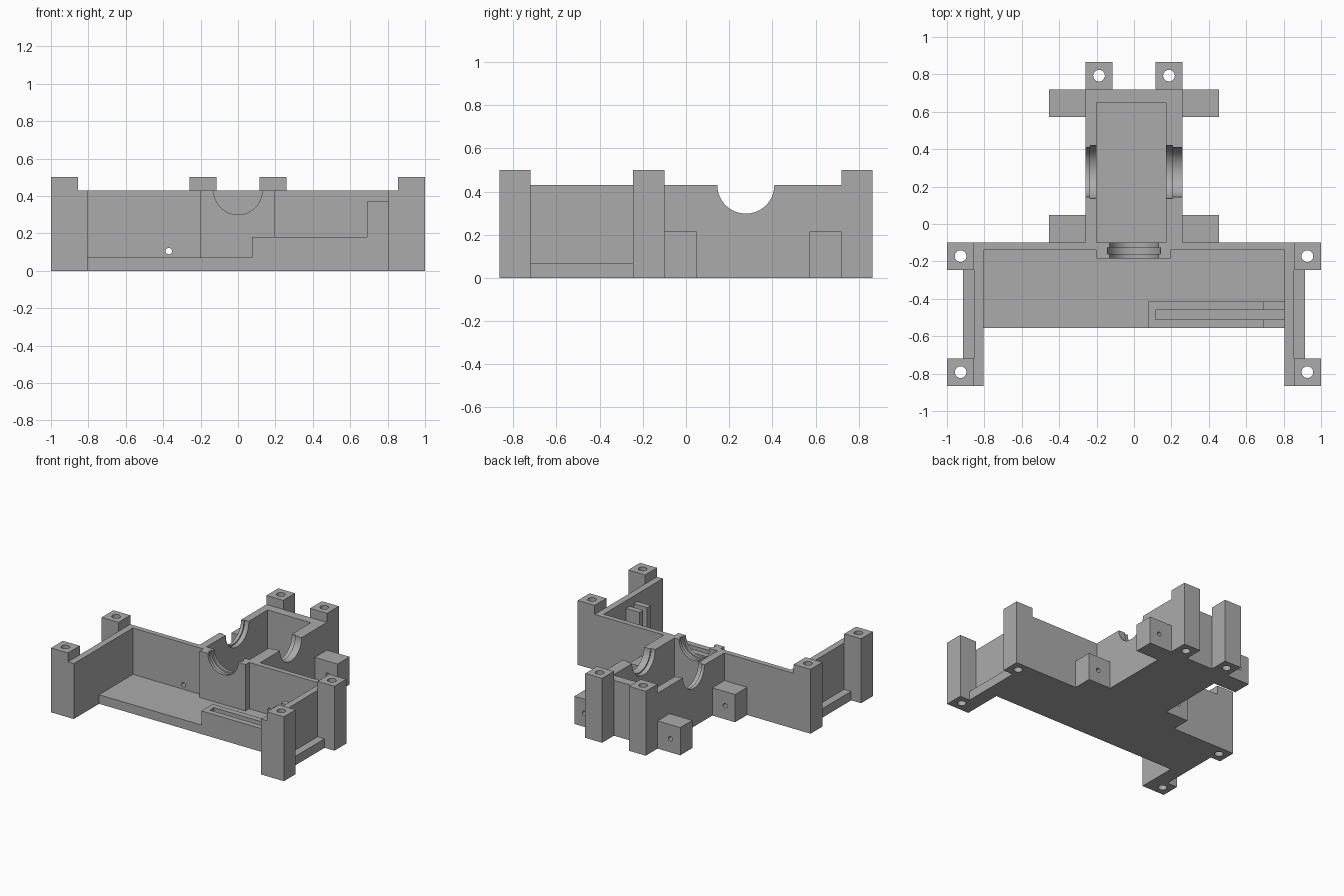
import bpy
import bmesh
from math import radians
from mathutils import Matrix

if "Cube" in bpy.data.objects:
    bpy.data.objects.remove(bpy.data.objects["Cube"], do_unlink=True)

grey = bpy.data.materials.new("plain_grey")
grey.use_nodes = True
COLOUR = (0.41, 0.41, 0.41, 1)
grey.diffuse_color = COLOUR
grey.node_tree.nodes["Principled BSDF"].inputs["Base Color"].default_value = COLOUR

WALL = 0.43      # wall height
FLOOR = 0.07     # floor thickness
POST = 0.5       # post height


def finish(name, bm):
    bmesh.ops.recalc_face_normals(bm, faces=bm.faces)
    mesh = bpy.data.meshes.new(name)
    bm.to_mesh(mesh)
    bm.free()
    mesh.materials.append(grey)
    obj = bpy.data.objects.new(name, mesh)
    bpy.context.collection.objects.link(obj)
    return obj


def prism(name, outline, height, axis="Z", start=0.0):
    """Extrude an outline: plan view along Z, or (x, z) profile along Y."""
    bm = bmesh.new()
    if axis == "Z":
        verts = [bm.verts.new((x, y, start)) for x, y in outline]
        offset = (0, 0, height)
    else:
        verts = [bm.verts.new((x, start, z)) for x, z in outline]
        offset = (0, height, 0)
    face = bm.faces.new(verts)
    top = bmesh.ops.extrude_face_region(bm, geom=[face])["geom"]
    bmesh.ops.translate(bm, vec=offset,
                        verts=[v for v in top if isinstance(v, bmesh.types.BMVert)])
    return finish(name, bm)


def box(name, x0, x1, y0, y1, z0, z1):
    return prism(name, [(x0, y0), (x1, y0), (x1, y1), (x0, y1)], z1 - z0, start=z0)


def drill(obj, axis, centre, radius, length):
    """Cut a round hole along an axis through the given centre."""
    turn = {"X": Matrix.Rotation(radians(90), 4, "Y"),
            "Y": Matrix.Rotation(radians(90), 4, "X"),
            "Z": Matrix.Identity(4)}[axis]
    bm = bmesh.new()
    bmesh.ops.create_cone(bm, cap_ends=True, segments=64, radius1=radius, radius2=radius,
                          depth=length, matrix=Matrix.Translation(centre) @ turn)
    cutter = finish("hole_cutter", bm)
    cutter.hide_render = True
    mod = obj.modifiers.new("hole", "BOOLEAN")
    mod.operation = "DIFFERENCE"
    mod.solver = "EXACT"
    mod.object = cutter
    bpy.context.view_layer.objects.active = obj
    bpy.ops.object.modifier_apply(modifier=mod.name)
    bpy.data.objects.remove(cutter, do_unlink=True)


def span(side, a, b):
    return sorted((side * a, side * b))


parts = []

# Tray floor and rear housing floor
parts.append(box("tray_floor", -0.805, 0.805, -0.555, -0.14, 0, FLOOR))
parts.append(box("housing_floor", -0.2, 0.17, -0.1, 0.65, 0, FLOOR))

# Back wall of the tray, thickened in the middle, with a grooved bearing seat
back_wall = prism("back_wall", [(-0.855, -0.1), (-0.855, -0.14), (-0.2, -0.14), (-0.2, -0.185),
                                (0.195, -0.185), (0.195, -0.14), (0.855, -0.14), (0.855, -0.1)], WALL)
drill(back_wall, "Y", (0, -0.14, WALL), 0.13, 0.3)
drill(back_wall, "Y", (0, -0.143, WALL), 0.142, 0.036)
for side in (-1, 1):
    drill(back_wall, "Y", (side * 0.37, -0.12, 0.105), 0.017, 0.2)
parts.append(back_wall)

# Rear housing walls, open to the front, with stepped bearing seats
housing = prism("housing_walls", [(-0.26, -0.1), (-0.2, -0.1), (-0.2, 0.65), (0.17, 0.65),
                                  (0.17, -0.1), (0.26, -0.1), (0.26, 0.72), (-0.26, 0.72)], WALL)
drill(housing, "X", (0, 0.277, WALL), 0.132, 0.8)
drill(housing, "X", (-0.015, 0.277, WALL), 0.142, 0.44)
parts.append(housing)

# Shelf rails with a slot between them, rising to a tall end block
PROFILE = [(0.075, FLOOR), (0.805, FLOOR), (0.805, 0.37), (0.69, 0.37), (0.69, 0.18), (0.075, 0.18)]
for name, y0, depth in (("front_rail", -0.555, 0.045), ("rear_rail", -0.46, 0.045)):
    parts.append(prism(name, PROFILE, depth, axis="Y", start=y0))
parts.append(box("rail_end", 0.075, 0.115, -0.51, -0.46, FLOOR, 0.18))

# Mirrored parts
for side, label in ((-1, "right"), (1, "left")):
    parts.append(box(label + "_side_wall", *span(side, 0.805, 0.855), -0.865, -0.14, 0, WALL))
    parts.append(box(label + "_ledge", *span(side, 0.855, 0.915), -0.72, -0.245, 0, FLOOR))

    # Screw posts
    for name, x0, x1, y0 in (("front_post", 0.855, 1.0, -0.865),
                             ("middle_post", 0.855, 1.0, -0.245),
                             ("back_post", 0.115, 0.26, 0.72)):
        post = box(label + "_" + name, *span(side, x0, x1), y0, y0 + 0.145, 0, POST)
        hole_x = 0.927 if x1 == 1.0 else 0.187
        drill(post, "Z", (side * hole_x, y0 + 0.073, 0.25), 0.031, 0.8)
        parts.append(post)

    # Mounting tabs
    for name, y0 in (("front_tab", -0.1), ("back_tab", 0.572)):
        tab = box(label + "_" + name, *span(side, 0.26, 0.455), y0, y0 + 0.148, 0, 0.215)
        drill(tab, "Y", (side * 0.37, y0 + 0.074, 0.105), 0.017, 0.4)
        parts.append(tab)

# Smooth the round holes, keep all corners sharp
bpy.ops.object.select_all(action="DESELECT")
for obj in parts:
    obj.select_set(True)
bpy.context.view_layer.objects.active = parts[0]
bpy.ops.object.shade_smooth_by_angle(angle=radians(30))
